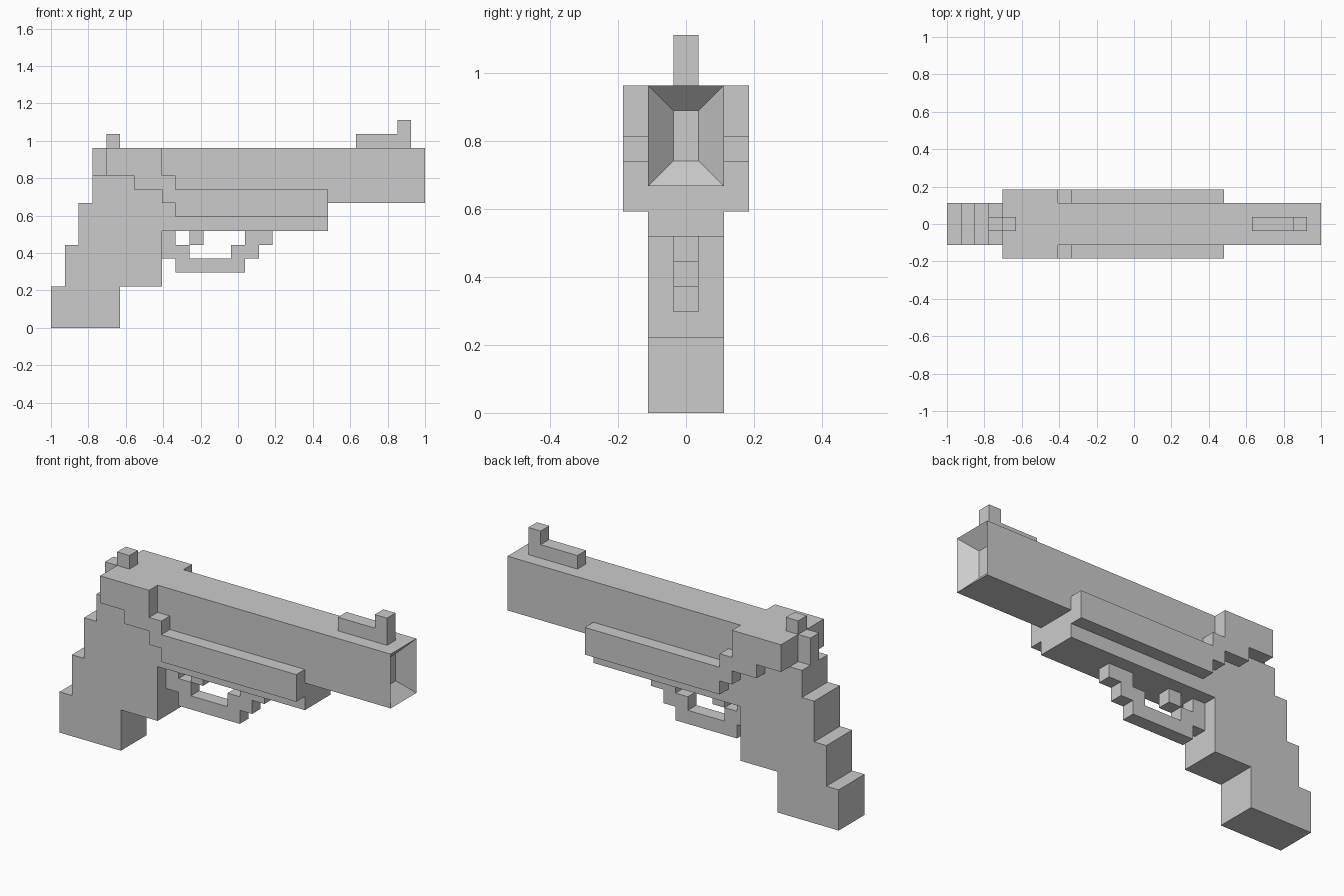
import bpy
import bmesh
from mathutils import Vector

cube = bpy.data.objects.get("Cube")
if cube:
    bpy.data.objects.remove(cube, do_unlink=True)

U = 2 / 27  # one block; the model is 27 blocks long

grey = bpy.data.materials.new("plain grey")
grey.use_nodes = True
COLOUR = (0.6, 0.6, 0.6, 1)
grey.diffuse_color = COLOUR
grey.node_tree.nodes["Principled BSDF"].inputs["Base Color"].default_value = COLOUR


def extrude_profile(name, profile, y0, y1, bore=False):
    """Extrude a side outline (x, z in blocks) from y0 to y1 (in blocks)."""
    bm = bmesh.new()
    face = bm.faces.new([bm.verts.new(((x - 13.5) * U, y0 * U, z * U)) for x, z in profile])
    out = bmesh.ops.extrude_face_region(bm, geom=[face])
    moved = [v for v in out["geom"] if isinstance(v, bmesh.types.BMVert)]
    bmesh.ops.translate(bm, verts=moved, vec=(0, (y1 - y0) * U, 0))
    bmesh.ops.recalc_face_normals(bm, faces=bm.faces[:])
    if bore:
        # Sink the middle of the +x end face to make the muzzle opening
        end = max(bm.faces, key=lambda f: f.calc_center_median().x)
        bmesh.ops.inset_region(bm, faces=[end], thickness=U, use_even_offset=True)
        bmesh.ops.translate(bm, verts=end.verts[:], vec=Vector((-U, 0, 0)))
    mesh = bpy.data.meshes.new(name)
    bm.to_mesh(mesh)
    bm.free()
    mesh.materials.append(grey)
    obj = bpy.data.objects.new(name, mesh)
    bpy.context.collection.objects.link(obj)
    return obj


def rect(x0, x1, z0, z1):
    return [(x0, z0), (x1, z0), (x1, z1), (x0, z1)]


# Main body: slide with bored muzzle, stepped grip, frame under the slide
extrude_profile("slide", [(3, 9), (27, 9), (27, 13), (4, 13), (4, 11), (3, 11)],
                -1.5, 1.5, bore=True)
extrude_profile("grip", [(0, 0), (5, 0), (5, 3), (8, 3), (8, 9), (2, 9),
                         (2, 6), (1, 6), (1, 3), (0, 3)], -1.5, 1.5)
extrude_profile("frame", rect(8, 20, 7, 9), -1.5, 1.5)

# Stepped side plates, one on each side
plate = [(4, 11), (6, 11), (6, 10), (8, 10), (8, 9), (9, 9), (9, 8), (20, 8),
         (20, 10), (9, 10), (9, 11), (8, 11), (8, 13), (4, 13)]
for side, y0 in (("right", -2.5), ("left", 1.5)):
    extrude_profile(side + "_side_plate", plate, y0, y0 + 1)

# One-block-wide details along the centre line
details = {
    "hammer": rect(3, 4, 11, 13),
    "rear_sight": rect(4, 5, 13, 14),
    "front_sight": [(22, 13), (26, 13), (26, 15), (25, 15), (25, 14), (22, 14)],
    "trigger": rect(10, 11, 6, 7),
    "trigger_guard": [(8, 5), (9, 5), (9, 4), (14, 4), (14, 5), (15, 5), (15, 6),
                      (16, 6), (16, 7), (14, 7), (14, 6), (13, 6), (13, 5),
                      (10, 5), (10, 6), (9, 6), (9, 7), (8, 7)],
}
for name, profile in details.items():
    extrude_profile(name, profile, -0.5, 0.5)
